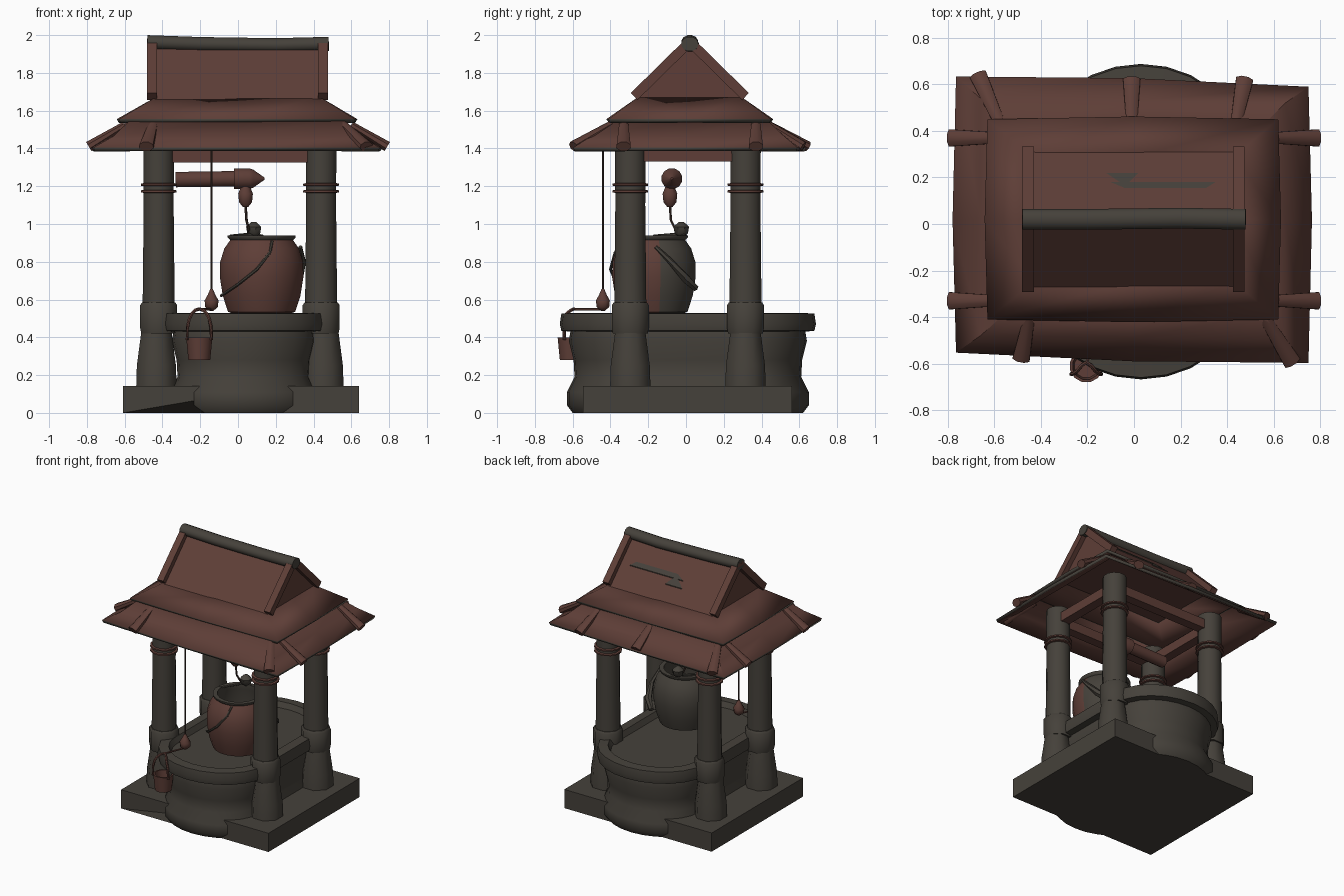
import bpy, bmesh, math
from mathutils import Vector

if "Cube" in bpy.data.objects:
    bpy.data.objects.remove(bpy.data.objects["Cube"])


def material(name, rgb):
    m = bpy.data.materials.new(name)
    m.use_nodes = True
    m.diffuse_color = (*rgb, 1)
    m.node_tree.nodes["Principled BSDF"].inputs["Base Color"].default_value = (*rgb, 1)
    return m


STONE = material("grey stone", (0.06, 0.053, 0.043))
WOOD = material("red brown wood", (0.112, 0.048, 0.038))
ROPE = material("dark rope", (0.05, 0.03, 0.024))


def loft(name, rings, mats, cap=True, rule=None, smooth=50):
    """Skin a list of equal-length point rings, bottom ring first."""
    bm = bmesh.new()
    loops = [[bm.verts.new(p) for p in ring] for ring in rings]
    n = len(loops[0])
    for a, b in zip(loops, loops[1:]):
        for i in range(n):
            j = (i + 1) % n
            bm.faces.new((a[i], a[j], b[j], b[i]))
    if cap:
        bm.faces.new(loops[0][::-1])
        bm.faces.new(loops[-1])
        bmesh.ops.recalc_face_normals(bm, faces=bm.faces)
    if rule:
        for f in bm.faces:
            f.material_index = rule(f.calc_center_median())
    me = bpy.data.meshes.new(name)
    bm.to_mesh(me)
    bm.free()
    ob = bpy.data.objects.new(name, me)
    bpy.context.collection.objects.link(ob)
    for m in mats:
        me.materials.append(m)
    if smooth:
        bpy.ops.object.select_all(action='DESELECT')
        ob.select_set(True)
        bpy.context.view_layer.objects.active = ob
        bpy.ops.object.shade_smooth_by_angle(angle=math.radians(smooth))
    return ob


def lathe(name, x, y, profile, sides, mats, **kw):
    """Vertical turned shape from (radius, height) pairs."""
    turn = [math.tau * (i + 0.5) / sides for i in range(sides)]
    rings = [[(x + r * math.cos(a), y + r * math.sin(a), z) for a in turn] for r, z in profile]
    return loft(name, rings, mats, **kw)


def tube(name, pts, radii, sides, mat, flat=1.0):
    """Round or four-sided bar along a path."""
    pts = [Vector(p) for p in pts]
    if not isinstance(radii, (list, tuple)):
        radii = [radii] * len(pts)
    rings = []
    for i, p in enumerate(pts):
        d = (pts[min(i + 1, len(pts) - 1)] - pts[max(i - 1, 0)]).normalized()
        u = d.cross(Vector((0, 0, 1)))
        u = u.normalized() if u.length > 0.05 else Vector((1, 0, 0))
        v = u.cross(d)
        ang = [math.tau * (k + 0.5) / sides for k in range(sides)]
        rings.append([p + radii[i] * (u * math.cos(a) + v * flat * math.sin(a)) for a in ang])
    return loft(name, rings, [mat])


def rect(x0, x1, y0, y1, z, bow=0.0, skew=0.0):
    """Rectangle ring with a middle point on each side; skew turns the long sides."""
    xm, ym = (x0 + x1) / 2, (y0 + y1) / 2
    return [(x0, y0 + skew, z), (xm, y0 - bow, z), (x1, y0 - skew, z), (x1 + bow, ym, z),
            (x1, y1 - skew, z), (xm, y1 + bow, z), (x0, y1 + skew, z), (x0 - bow, ym, z)]


def basin_ring(w, z, half=0.32, n=12):
    """Straight-sided ring with rounded front and back ends."""
    ring = []
    for s in (1, -1):
        for i in range(n + 1):
            a = math.pi * i / n
            ring.append((0.03 + s * w * math.cos(a), 0.01 + s * (half + (w - 0.07) * math.sin(a)), z))
    return ring


# Base slab, chipped underneath at the front, and well basin
slab = [(-0.61, -0.545), (-0.17, -0.545), (0.2, -0.545), (0.64, -0.545), (0.64, 0.56), (-0.61, 0.56)]
loft("base_slab", [[(x, y, 0.075 if i == 1 else 0) for i, (x, y) in enumerate(slab)],
                   [(x, y, 0.143) for x, y in slab]], [STONE], smooth=0)
well = [(0.36, 0), (0.39, 0.04), (0.39, 0.11), (0.35, 0.19), (0.355, 0.28), (0.38, 0.38),
        (0.372, 0.43), (0.42, 0.435), (0.428, 0.47), (0.42, 0.525), (0.35, 0.53), (0.33, 0.49)]
loft("well_basin", [basin_ring(w, z) for w, z in well], [STONE])

# Pillars with plinths, collars and wooden bands
for side, px in (("right", -0.42), ("left", 0.44)):
    for end, py in (("front", -0.295), ("back", 0.315)):
        tag = f"{end}_{side}"
        out = math.copysign(0.012, px)
        lathe("plinth_" + tag, px + out, py, [(0.116, 0.13), (0.112, 0.25), (0.085, 0.44)], 8, [STONE])
        lathe("collar_" + tag, px, py, [(0.10, 0.42), (0.106, 0.45), (0.106, 0.57), (0.095, 0.585)],
              8, [STONE])
        lathe("pillar_" + tag, px, py, [(0.088, 0.56), (0.082, 1.1), (0.084, 1.45)], 12, [STONE])
        for z in (1.165, 1.2):
            lathe("band_" + tag, px, py, [(0.085, z), (0.098, z + 0.003), (0.098, z + 0.013),
                  (0.085, z + 0.016)], 12, [WOOD])

# Beams between the pillar tops
for y in (-0.295, 0.315):
    tube("cross_beam", [(-0.4, y, 1.362), (0.42, y, 1.362)], 0.05, 4, WOOD)
for x in (-0.42, 0.44):
    tube("side_beam", [(x, -0.27, 1.365), (x, 0.29, 1.365)], 0.05, 4, WOOD)


# Roof tiers with stone-coloured edges
def roof_tier(name, rings):
    ob = loft(name, rings, [WOOD, STONE], cap=False, smooth=20)
    mod = ob.modifiers.new("thickness", 'SOLIDIFY')
    mod.thickness = 0.022
    mod.offset = -1
    mod.material_offset_rim = 1


roof_tier("lower_roof", [rect(-0.765, 0.75, -0.575, 0.612, 1.405, 0.015, 0.022),
                         rect(-0.66, 0.65, -0.49, 0.53, 1.465, 0, 0.01),
                         rect(-0.56, 0.55, -0.39, 0.42, 1.56)])
roof_tier("middle_roof", [rect(-0.63, 0.62, -0.41, 0.45, 1.555, 0.012),
                          rect(-0.43, 0.43, -0.25, 0.29, 1.675)])

# Gable roof, bargeboards and ridge
loft("gable_roof", [[(x, -0.27, 1.66), (x, 0.31, 1.66), (x, 0.02, 1.95)] for x in (-0.44, 0.44)],
     [WOOD], smooth=0)
for x in (-0.455, 0.45):
    for y in (-0.275, 0.315):
        tube("bargeboard", [(x, y, 1.675), (x, 0.02, 1.965)], 0.036, 4, WOOD)
tube("ridge_log", [(-0.48, 0.02, 1.962), (-0.2, 0.02, 1.952), (0.2, 0.025, 1.946),
                   (0.48, 0.02, 1.953)], 0.046, 12, STONE, 0.85)

# Short rafters lying over the lower eaves
rafters = [((sx * 0.6, y), (sx * 0.79, y)) for sx in (-1, 1) for y in (-0.33, 0.37)]
rafters += [((-0.45, -0.4), (-0.485, -0.58)), ((0.56, -0.4), (0.68, -0.595)),
            ((-0.58, 0.44), (-0.67, 0.64)), ((0.44, 0.44), (0.475, 0.62)), ((-0.01, 0.44), (-0.01, 0.62))]
for a, b in rafters:
    tube("eave_rafter", [(*a, 1.525), (*b, 1.41)], [0.026, 0.04], 8, WOOD, 0.75)


# Bare slate strips showing through the back of the gable
def strip(x0, x1, y0, z0, y1, z1):
    ring = [(x0, y0, z0), (x1, y0, z0), (x1 - 0.04, y1, z1), (x0 + 0.06, y1, z1)]
    loft("slate_strip", [ring, [(x, y, z + 0.006) for x, y, z in ring]], [STONE], smooth=0)


strip(-0.1, 0.35, 0.18, 1.79, 0.155, 1.815)
strip(-0.12, 0.02, 0.22, 1.75, 0.18, 1.79)

# Windlass axle with pointed hub
tube("axle", [(-0.33, -0.075, 1.235), (0.0, -0.075, 1.24)], 0.042, 12, WOOD)
tube("axle_hub", [(-0.02, -0.075, 1.24), (0.06, -0.075, 1.24), (0.08, -0.075, 1.24),
                  (0.14, -0.075, 1.24)], [0.056, 0.056, 0.05, 0.006], 12, WOOD)
lathe("rope_knot", 0.04, -0.085, [(0.015, 1.09), (0.037, 1.115), (0.042, 1.16), (0.025, 1.2)], 8, [WOOD])
tube("pot_rope", [(0.04, -0.085, 1.1), (0.045, -0.08, 1.02), (0.06, -0.05, 0.96)], 0.007, 6, ROPE)
lathe("rope_loop", 0.085, -0.025, [(0.01, 0.93), (0.036, 0.95), (0.042, 0.985), (0.015, 1.01)], 7, [STONE])
tube("pot_hanger", [(-0.04, -0.17, 0.935), (0.06, -0.05, 0.945), (0.13, 0.0, 0.935)], 0.009, 6, STONE)

# Hanging pot, wooden in front and grey behind and inside
pot = [(0.15, 0.525), (0.18, 0.535), (0.208, 0.62), (0.224, 0.72), (0.222, 0.8), (0.2, 0.87),
       (0.168, 0.915), (0.182, 0.928), (0.182, 0.938), (0.15, 0.938), (0.15, 0.9), (0.18, 0.8), (0.15, 0.58)]


def pot_colour(c):
    r = math.hypot(c.x - 0.125, c.y + 0.17)
    inside = r < 0.165 and c.z > 0.56 or c.z > 0.92
    return 1 if inside or c.y > -0.13 else 0


lathe("pot", 0.125, -0.17, pot, 20, [WOOD, STONE], rule=pot_colour)
tube("pot_strap", [(-0.09, -0.25, 0.62), (0.0, -0.365, 0.68), (0.1, -0.4, 0.76),
                   (0.17, -0.375, 0.85), (0.18, -0.33, 0.91)], 0.008, 6, STONE)
tube("pot_flap", [(0.33, -0.16, 0.88), (0.345, -0.08, 0.8), (0.32, 0.0, 0.71),
                  (0.26, 0.05, 0.66)], [0.01, 0.016, 0.025, 0.018], 6, STONE)

# Pull rope with weighted end
tube("pull_rope", [(-0.14, -0.44, 1.45), (-0.14, -0.44, 0.62)], 0.005, 6, ROPE)
lathe("rope_weight", -0.14, -0.44, [(0.01, 0.54), (0.036, 0.56), (0.04, 0.595), (0.022, 0.625),
      (0.008, 0.655)], 8, [WOOD])

# Small bucket whose handle folds over the rim
lathe("bucket", -0.205, -0.61, [(0.06, 0.28), (0.072, 0.4), (0.06, 0.4), (0.052, 0.3)], 12, [WOOD])
arc = [math.pi * i / 10 for i in range(11)]
tube("bucket_handle", [(-0.205 + 0.065 * math.cos(a), -0.645 + 0.05 * math.sin(a) ** 6,
                        0.385 + 0.165 * math.sin(a) ** 0.7) for a in arc], 0.009, 6, WOOD)
tube("bucket_rope", [(-0.205, -0.6, 0.55), (-0.18, -0.53, 0.548), (-0.14, -0.44, 0.55)], 0.007, 6, WOOD)
